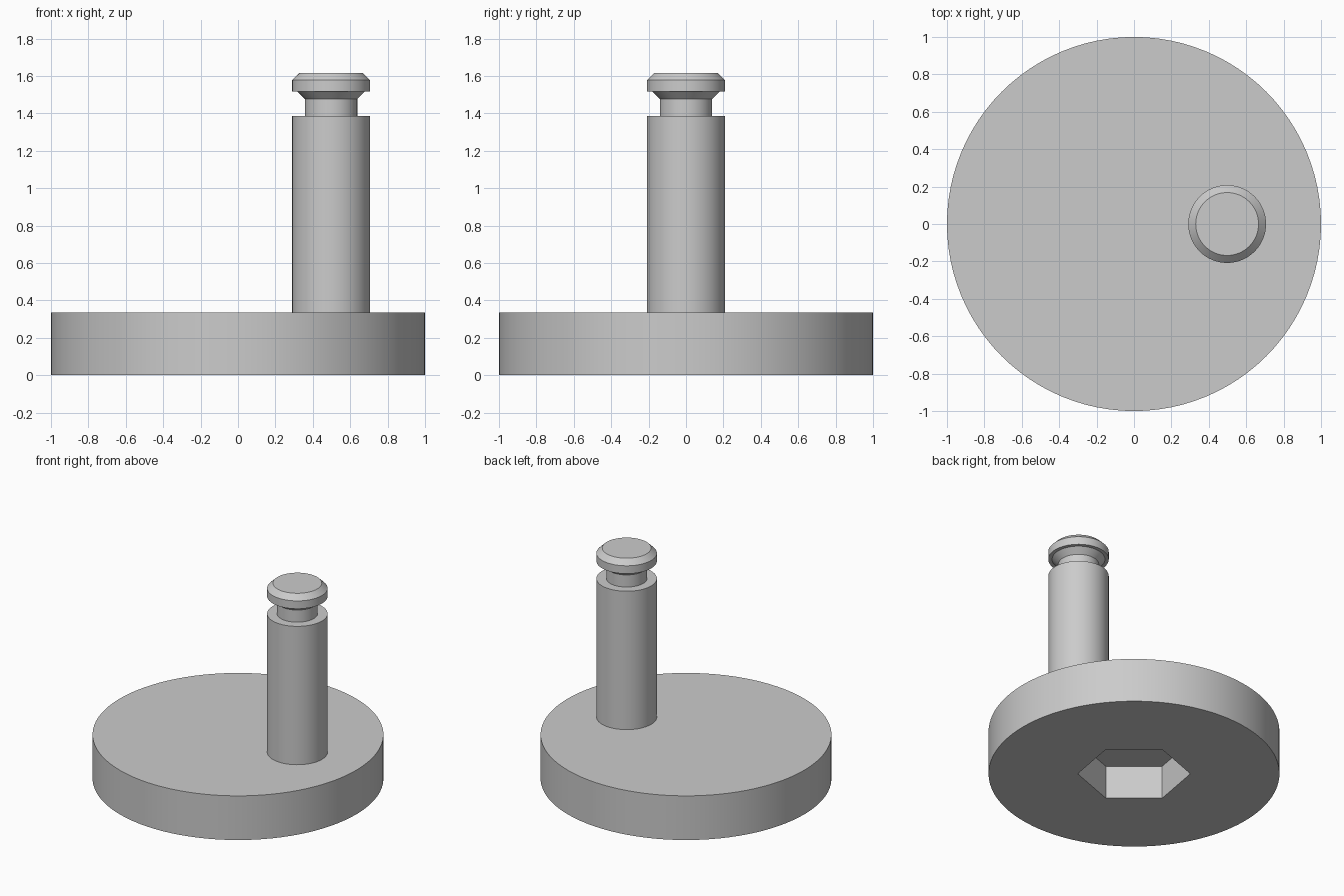
import bpy, bmesh, math

cube = bpy.data.objects.get("Cube")
if cube:
    bpy.data.objects.remove(cube, do_unlink=True)

grey = bpy.data.materials.new("plain grey")
grey.use_nodes = True
colour = (0.6, 0.6, 0.6, 1)
grey.diffuse_color = colour
grey.node_tree.nodes["Principled BSDF"].inputs["Base Color"].default_value = colour


def lathe(name, profile, sides, x=0.0, turn=0.0):
    """Closed solid of revolution from (radius, height) pairs, bottom to top."""
    bm = bmesh.new()
    rings = []
    for r, z in profile:
        angles = [turn + math.tau * i / sides for i in range(sides)]
        rings.append([bm.verts.new((r * math.cos(a), r * math.sin(a), z)) for a in angles])
    for low, high in zip(rings, rings[1:]):
        for i in range(sides):
            j = (i + 1) % sides
            bm.faces.new((low[i], low[j], high[j], high[i]))
    bm.faces.new(rings[0][::-1])
    bm.faces.new(rings[-1])
    mesh = bpy.data.meshes.new(name)
    bm.to_mesh(mesh)
    bm.free()
    mesh.materials.append(grey)
    obj = bpy.data.objects.new(name, mesh)
    obj.location.x = x
    bpy.context.collection.objects.link(obj)
    return obj


def select_only(obj):
    bpy.ops.object.select_all(action='DESELECT')
    obj.select_set(True)
    bpy.context.view_layer.objects.active = obj


BASE_TOP = 0.335

# Round base with a hexagonal socket in its underside
base = lathe("base_disc", [(1, 0), (1, BASE_TOP)], 96)
cutter = lathe("socket_cutter", [(0.387, -0.1), (0.387, 0.253)], 6, turn=math.radians(20))
cutter.hide_render = True
cut = base.modifiers.new("hex socket", 'BOOLEAN')
cut.operation = 'DIFFERENCE'
cut.solver = 'EXACT'
cut.object = cutter
select_only(base)
bpy.ops.object.modifier_apply(modifier=cut.name)
bpy.data.objects.remove(cutter, do_unlink=True)

# Off-centre pin: shaft, narrow neck, flared and chamfered head
pin = lathe("crank_pin", [
    (0.208, BASE_TOP), (0.208, 1.385), (0.14, 1.385), (0.14, 1.477),
    (0.182, 1.518), (0.208, 1.518), (0.208, 1.578), (0.168, 1.617),
], 64, x=0.498)

for obj in (base, pin):
    select_only(obj)
    bpy.ops.object.shade_smooth_by_angle(angle=math.radians(25))
